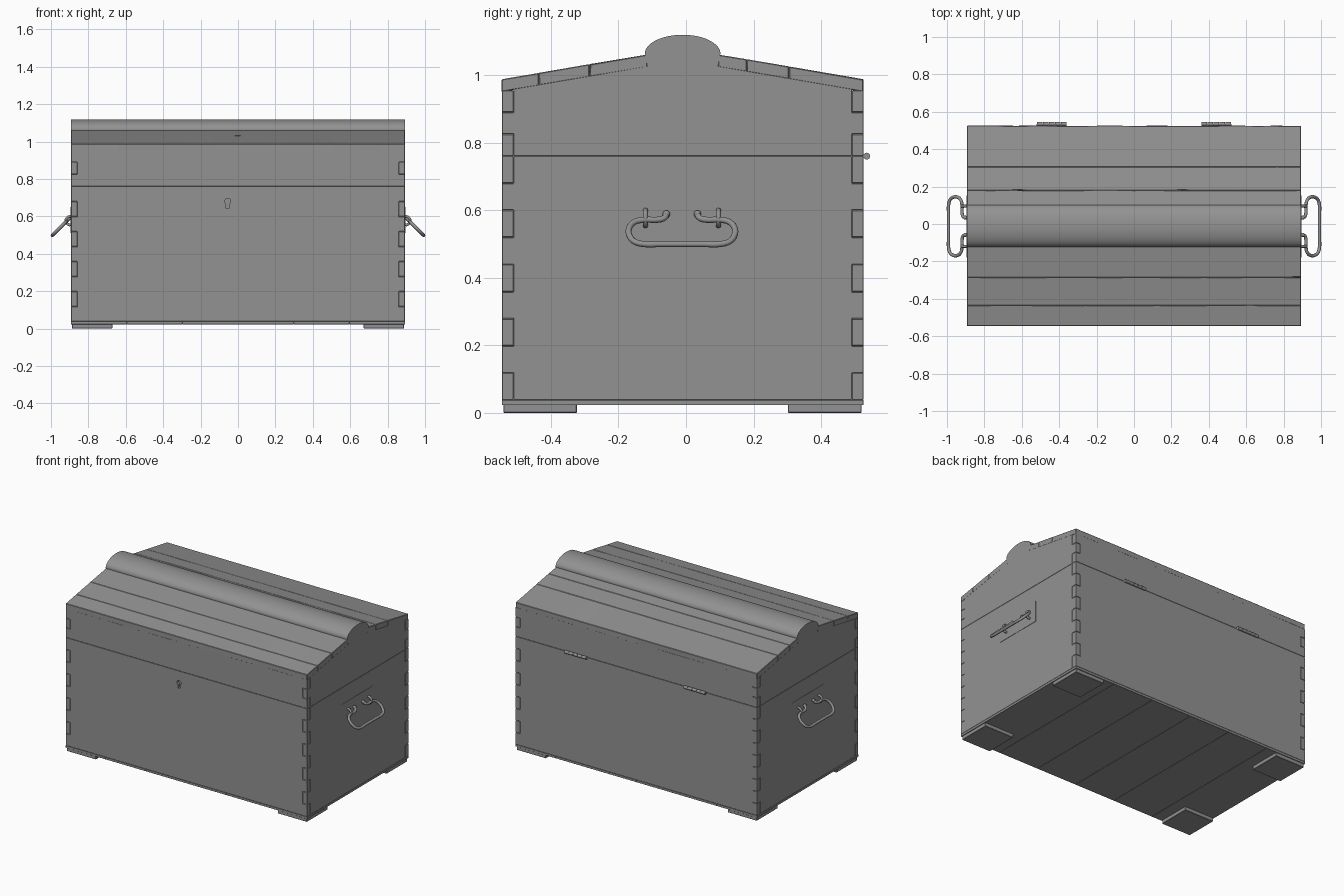
import bpy, bmesh, math, random
from mathutils import Vector

if "Cube" in bpy.data.objects:
    bpy.data.objects.remove(bpy.data.objects["Cube"])

random.seed(4)
X, Y0, Y1 = 0.893, -0.545, 0.525      # outer shell limits
T = 0.034                             # board thickness

# Dark grey aged wood and iron
grey = bpy.data.materials.new("dark_grey")
grey.diffuse_color = (0.29, 0.29, 0.29, 1)
grey.use_nodes = True
grey.node_tree.nodes["Principled BSDF"].inputs["Base Color"].default_value = grey.diffuse_color


def finish(name, bm, bevel=0.003, smooth=False):
    bmesh.ops.recalc_face_normals(bm, faces=bm.faces)
    mesh = bpy.data.meshes.new(name)
    bm.to_mesh(mesh)
    bm.free()
    mesh.materials.append(grey)
    ob = bpy.data.objects.new(name, mesh)
    bpy.context.collection.objects.link(ob)
    if bevel:
        m = ob.modifiers.new("worn_edges", 'BEVEL')
        m.width, m.segments, m.limit_method = bevel, 1, 'ANGLE'
    if smooth:
        bpy.ops.object.select_all(action='DESELECT')
        ob.select_set(True)
        bpy.context.view_layer.objects.active = ob
        bpy.ops.object.shade_smooth_by_angle(angle=math.radians(40))
    return ob


def prism(name, pts, axis, a, b, bevel=0.003, smooth=False, steps=1, wear=0.0):
    """Extrude a 2D outline along x, y or z, with optional uneven edges."""
    bm = bmesh.new()
    put = {'x': lambda u, v, w: (w, u, v), 'y': lambda u, v, w: (u, w, v),
           'z': lambda u, v, w: (u, v, w)}[axis]
    rings = []
    for i in range(steps + 1):
        w = a + (b - a) * i / steps
        rings.append([bm.verts.new(put(u + random.uniform(-wear, wear),
                                       v + random.uniform(-wear, wear) * 0.5, w))
                      for u, v in pts])
    n = len(pts)
    for r, s in zip(rings, rings[1:]):
        for j in range(n):
            k = (j + 1) % n
            bm.faces.new((r[j], r[k], s[k], s[j]))
    bm.faces.new(rings[0])
    bm.faces.new(rings[-1])
    return finish(name, bm, bevel, smooth)


def box(name, x0, x1, y0, y1, z0, z1, bevel=0.003):
    return prism(name, [(x0, y0), (x1, y0), (x1, y1), (x0, y1)], 'z', z0, z1, bevel)


def jointed(u0, u1, z0, z1, n, phase, top=()):
    """Board outline with interlocking fingers on both ends."""
    gap, left, right = 0.0005, [], []
    for i in range(n):
        lo, hi = z0 + (z1 - z0) * i / n, z0 + (z1 - z0) * (i + 1) / n
        out = (i + phase) % 2 == 0
        g = gap if out else -gap
        lo, hi = lo + (g if i else 0), hi - (g if i < n - 1 else 0)
        d = 0 if out else T
        left += [(u0 + d, lo), (u0 + d, hi)]
        right += [(u1 - d, lo), (u1 - d, hi)]
    return right + list(top) + left[::-1]


def rod(name, pts, r):
    cu = bpy.data.curves.new(name, 'CURVE')
    cu.dimensions, cu.bevel_depth, cu.bevel_resolution = '3D', r, 3
    cu.resolution_u, cu.use_fill_caps = 5, True
    cu.materials.append(grey)
    sp = cu.splines.new('BEZIER')
    sp.bezier_points.add(len(pts) - 1)
    for bp, p in zip(sp.bezier_points, pts):
        bp.co = p
        bp.handle_left_type = bp.handle_right_type = 'AUTO'
    ob = bpy.data.objects.new(name, cu)
    bpy.context.collection.objects.link(ob)


# Feet and floor boards
for sx in (-1, 1):
    for ya, yb in ((-0.54, -0.323), (0.302, 0.52)):
        xa, xb = sorted((sx * 0.672, sx * 0.888))
        box("foot", xa, xb, ya, yb, 0, 0.025, 0.002)
for i in range(6):
    w = 2 * X / 6
    box("floor_board", -X + i * w, -X + (i + 1) * w, Y0, Y1, 0.023, 0.038, 0.001)

# Finger-jointed walls of body and lid
roof = [(Y1 - T, 0.959), (0.10, 1.026), (-0.12, 1.026), (Y0 + T, 0.959)]
walls = {}
for part, z0, z1, n, top in (("body", 0.038, 0.76, 9, ()), ("lid", 0.76, 0.954, 3, roof)):
    for side, a, b in (("front", Y0, Y0 + T), ("back", Y1 - T, Y1)):
        walls[part, side] = prism(f"{part}_{side}", jointed(-X, X, z0, z1, n, 0), 'y', a, b, 0.0015)
    for side, a, b in (("left", -X, -X + T), ("right", X - T, X)):
        prism(f"{part}_{side}", jointed(Y0, Y1, z0, z1, n, 1, top), 'x', a, b, 0.0015)


# Sloping lid planks, with slightly uneven edges
def slope(y):
    return 1.06 - max(0, -0.12 - y, y - 0.10) * 0.172


for cuts in ((Y0, -0.435, -0.285, -0.115), (0.095, 0.18, 0.305, Y1)):
    for a, b in zip(cuts, cuts[1:]):
        prism("lid_plank", [(a, slope(a) - 0.037), (b, slope(b) - 0.037), (b, slope(b)), (a, slope(a))],
              'x', -X, X, 0.0025, steps=14, wear=0.001)

# Rounded ridge moulding
arc = [(-0.01 + 0.112 * math.cos(math.pi * i / 24), 1.063 + 0.056 * math.sin(math.pi * i / 24))
       for i in range(25)]
prism("lid_ridge", [(0.093, 1.02), (0.097, 1.04)] + arc + [(-0.117, 1.04), (-0.113, 1.02)],
      'x', -X, X, 0, smooth=True)

# Keyhole cut in the front
hole = [(-0.055 + 0.016 * math.cos(t), 0.68 + 0.016 * math.sin(t))
        for t in (math.radians(-60 + 300 * i / 14) for i in range(15))]
cutter = prism("keyhole_cutter", hole + [(-0.063, 0.643), (-0.047, 0.643)], 'y',
               Y0 - 0.02, Y0 + 0.02, 0)
cutter.hide_render = True
cutter.display_type = 'WIRE'
cut = walls["body", "front"].modifiers.new("keyhole", 'BOOLEAN')
cut.object, cut.operation, cut.solver = cutter, 'DIFFERENCE', 'EXACT'

# Hinges: segmented knuckles and leaves sunk in the seam
for hx in (-0.44, 0.44):
    for i in range(5):
        xa = hx - 0.08 + i * 0.032
        ring = [(0.535 + 0.01 * math.cos(math.tau * k / 16), 0.76 + 0.01 * math.sin(math.tau * k / 16))
                for k in range(16)]
        prism("hinge_knuckle", ring, 'x', xa + 0.001, xa + 0.031, 0, smooth=True)
    box("hinge_leaf", hx - 0.08, hx + 0.08, Y1 - T, 0.534, 0.758, 0.762, 0)

# Handles: tilted rod loop hung in two staples, on a thin plate
half = [(0.046, -0.012), (0.052, 0.004), (0.072, 0.012), (0.112, 0.012), (0.142, 0.023),
        (0.157, 0.052), (0.155, 0.08), (0.142, 0.103), (0.118, 0.114), (0.06, 0.115)]
loop = half + [(0, 0.115)] + [(-u, s) for u, s in half[::-1]]
yc = -0.012
for sx in (-1, 1):
    def place(u, s):
        return Vector((sx * (0.911 + s * 0.7), yc + u, 0.58 - s * 0.7))
    rod("handle", [place(u, s) for u, s in loop], 0.009)
    for sy in (-1, 1):
        rod("handle_staple", [(sx * x, yc + sy * 0.108, z) for x, z in
                              ((0.885, 0.598), (0.905, 0.598), (0.921, 0.577), (0.905, 0.555), (0.885, 0.557))],
            0.0075)
        bm = bmesh.new()
        bmesh.ops.create_uvsphere(bm, u_segments=12, v_segments=8, radius=0.011)
        bmesh.ops.translate(bm, verts=bm.verts, vec=place(sy * 0.046, -0.012))
        finish("handle_tip", bm, 0, True)
    xa, xb = sorted((sx * (X - 0.004), sx * (X + 0.002)))
    box("handle_plate", xa, xb, -0.178, 0.153, 0.51, 0.65, 0)
